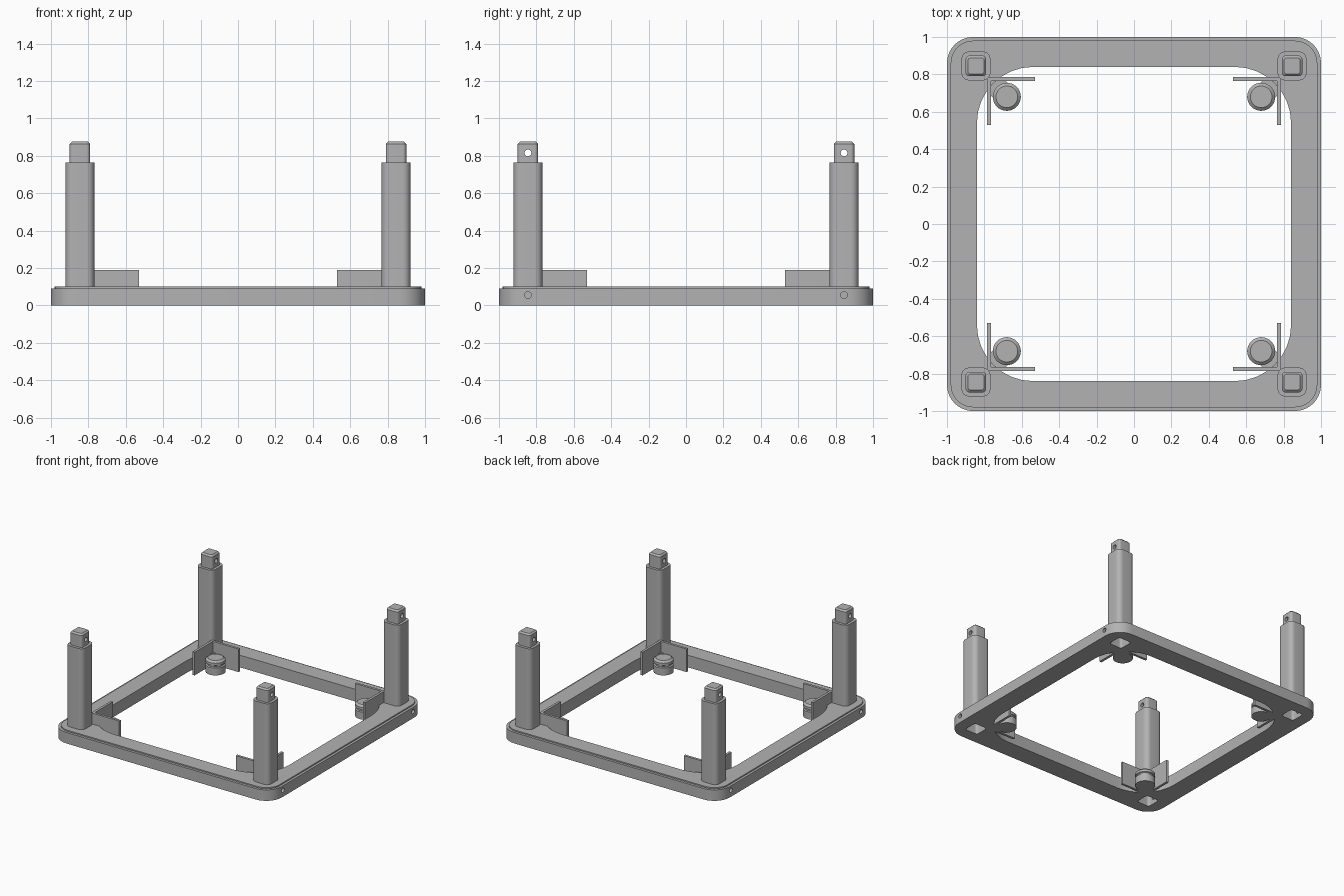
import bpy, bmesh, math
from mathutils import Matrix, Vector

if "Cube" in bpy.data.objects:
    bpy.data.objects.remove(bpy.data.objects["Cube"], do_unlink=True)

grey = bpy.data.materials.new("plain grey")
grey.use_nodes = True
colour = (0.45, 0.45, 0.45, 1)
grey.diffuse_color = colour
grey.node_tree.nodes["Principled BSDF"].inputs["Base Color"].default_value = colour


def make_object(name, bm, location=(0, 0, 0)):
    bmesh.ops.remove_doubles(bm, verts=bm.verts, dist=1e-5)
    bmesh.ops.recalc_face_normals(bm, faces=bm.faces)
    mesh = bpy.data.meshes.new(name)
    bm.to_mesh(mesh)
    bm.free()
    mesh.materials.append(grey)
    obj = bpy.data.objects.new(name, mesh)
    obj.location = location
    bpy.context.collection.objects.link(obj)
    return obj


def rounded_square(half, radius, z, steps=8):
    points = []
    for quarter in range(4):
        mid = math.pi / 4 + quarter * math.pi / 2
        cx = math.copysign(half - radius, math.cos(mid))
        cy = math.copysign(half - radius, math.sin(mid))
        for i in range(steps + 1):
            a = (quarter + i / steps) * math.pi / 2
            points.append((cx + radius * math.cos(a), cy + radius * math.sin(a), z))
    return points


def loft(name, sections, location=(0, 0, 0), hollow=False):
    """Skin rounded squares given as (half width, corner radius, height)."""
    bm = bmesh.new()
    rings = [[bm.verts.new(p) for p in rounded_square(*s)] for s in sections]
    pairs = list(zip(rings, rings[1:]))
    if hollow:
        pairs.append((rings[-1], rings[0]))
    else:
        bm.faces.new(rings[0])
        bm.faces.new(rings[-1])
    for low, high in pairs:
        for i in range(len(low)):
            j = (i + 1) % len(low)
            bm.faces.new((low[i], low[j], high[j], high[i]))
    return make_object(name, bm, location)


def x_pin(radius, length, location):
    bm = bmesh.new()
    bmesh.ops.create_cone(bm, cap_ends=True, segments=20, radius1=radius, radius2=radius,
                          depth=length, matrix=Matrix.Rotation(math.pi / 2, 4, "Y"))
    return make_object("hole_cutter", bm, location)


def cut(obj, cutter):
    cutter.hide_render = True
    mod = obj.modifiers.new("cut", "BOOLEAN")
    mod.operation = "DIFFERENCE"
    mod.solver = "EXACT"
    mod.object = cutter
    bpy.context.view_layer.update()
    bpy.context.view_layer.objects.active = obj
    bpy.ops.object.modifier_apply(modifier=mod.name)
    bpy.data.objects.remove(cutter, do_unlink=True)


def prism(name, outline, bottom, top):
    bm = bmesh.new()
    face = bm.faces.new([bm.verts.new((x, y, bottom)) for x, y in outline])
    made = bmesh.ops.extrude_face_region(bm, geom=[face])["geom"]
    moved = [v for v in made if isinstance(v, bmesh.types.BMVert)]
    bmesh.ops.translate(bm, verts=moved, vec=Vector((0, 0, top - bottom)))
    if not any(abs(sum(f.calc_center_median()[2:3]) - bottom) < 1e-6 for f in bm.faces):
        bm.faces.new([v for v in bm.verts if v not in moved])
    return make_object(name, bm)


POST = 0.845
FOOT = 0.68
parts = []

# Base frame with a shallow rebate round its top edge
frame = loft("base_frame", [(1, 0.14, 0), (1, 0.14, 0.09), (0.98, 0.12, 0.09),
                            (0.98, 0.12, 0.1), (0.84, 0.3, 0.1), (0.84, 0.3, 0)], hollow=True)
parts.append(frame)

for sx, side in ((1, "left"), (-1, "right")):
    for sy, end in ((-1, "front"), (1, "back")):
        tag = f"{end}_{side}"

        # Socket under the corner and its locking hole
        cut(frame, loft("socket_cutter", [(0.058, 0.02, -0.05), (0.058, 0.02, 0.15)],
                        (sx * POST, sy * POST, 0)))
        cut(frame, x_pin(0.018, 0.2, (sx * 0.95, sy * POST, 0.055)))

        # Post with a chamfered, drilled tenon
        post = loft(f"{tag}_post", [(0.077, 0.04, 0.095), (0.077, 0.04, 0.765), (0.055, 0.02, 0.765),
                                    (0.055, 0.02, 0.863), (0.043, 0.015, 0.875)],
                    (sx * POST, sy * POST, 0))
        cut(post, x_pin(0.018, 0.3, (sx * POST, sy * POST, 0.815)))
        parts.append(post)

        # Grooved round foot inside the corner
        profile = [(0.075, 0), (0.075, 0.06), (0.066, 0.065), (0.066, 0.075),
                   (0.075, 0.08), (0.075, 0.1), (0.058, 0.115)]
        parts.append(loft(f"{tag}_foot", [(r, r, z) for r, z in profile],
                          (sx * FOOT, sy * FOOT, 0)))

        # Neck joining the foot to the frame
        neck = [(0.64, 0.72), (0.72, 0.64), (0.8, 0.72), (0.72, 0.8)]
        parts.append(prism(f"{tag}_neck", [(sx * x, sy * y) for x, y in neck], 0, 0.06))

        # Upright corner bracket
        out, inn, tip = 0.785, 0.765, 0.53
        bracket = [(out, out), (tip, out), (tip, inn), (inn, inn), (inn, tip), (out, tip)]
        parts.append(prism(f"{tag}_bracket", [(sx * x, sy * y) for x, y in bracket], 0, 0.19))

bpy.ops.object.select_all(action="DESELECT")
for obj in parts:
    obj.select_set(True)
bpy.context.view_layer.objects.active = frame
bpy.ops.object.shade_smooth_by_angle(angle=math.radians(30))
